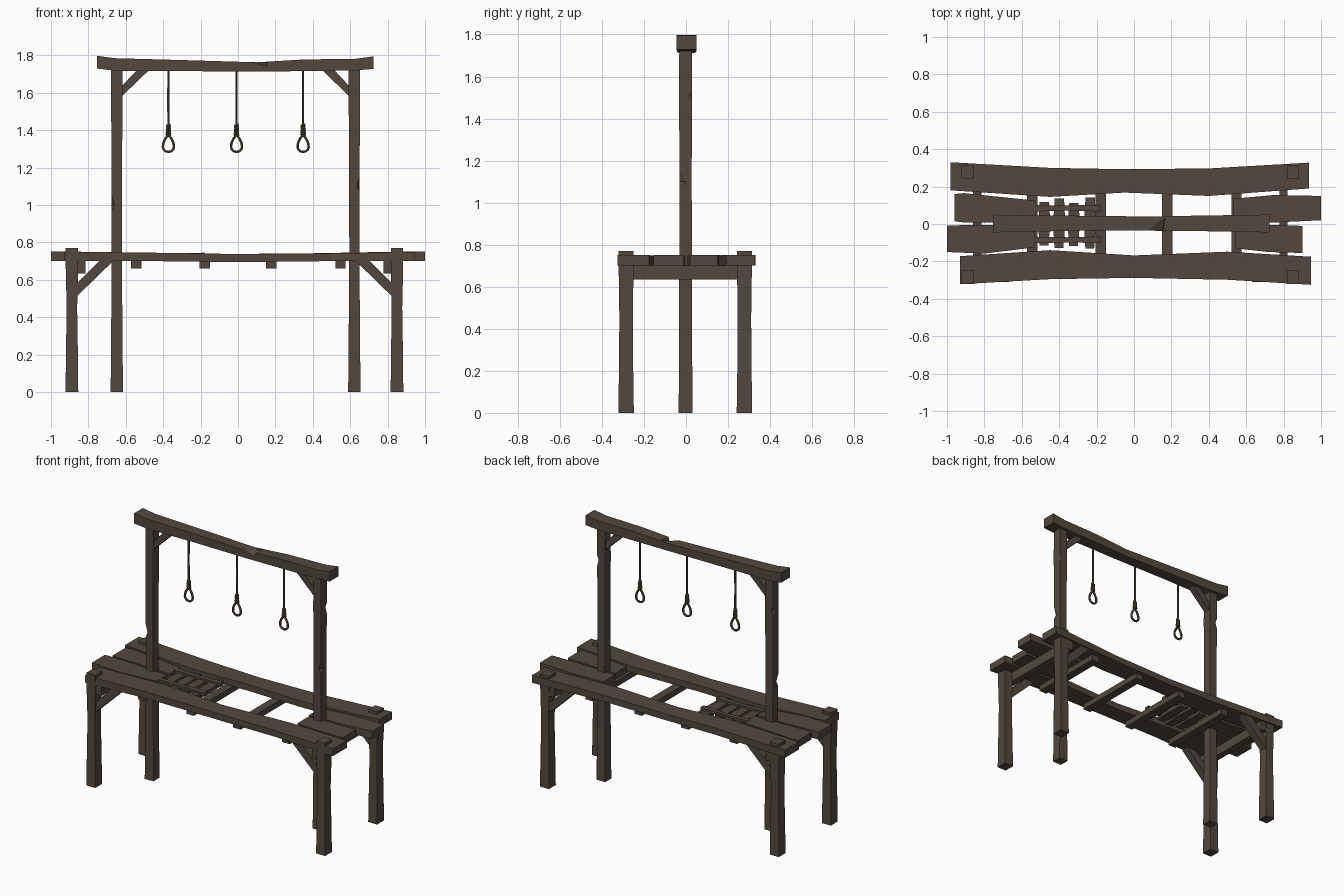
import bpy, bmesh, math
from mathutils import Vector

if "Cube" in bpy.data.objects:
    bpy.data.objects.remove(bpy.data.objects["Cube"])


def material(name, rgb):
    m = bpy.data.materials.new(name)
    m.diffuse_color = (*rgb, 1)
    m.use_nodes = True
    m.node_tree.nodes["Principled BSDF"].inputs["Base Color"].default_value = m.diffuse_color
    return m


WOOD = material("dark_wood", (0.085, 0.066, 0.049))
ROPE = material("rope", (0.10, 0.076, 0.042))


def finish(name, bm, mat=WOOD):
    bmesh.ops.recalc_face_normals(bm, faces=bm.faces)
    me = bpy.data.meshes.new(name)
    bm.to_mesh(me)
    bm.free()
    me.materials.append(mat)
    ob = bpy.data.objects.new(name, me)
    bpy.context.collection.objects.link(ob)
    return ob


def timber(name, axis, stations):
    """Loft rectangles (t, u0, u1, v0, v1) along an axis; u, v are the other two axes in order."""
    bm = bmesh.new()
    rings = []
    for t, u0, u1, v0, v1 in stations:
        ring = []
        for p in ((u0, v0), (u1, v0), (u1, v1), (u0, v1)):
            co = list(p)
            co.insert("xyz".index(axis), t)
            ring.append(bm.verts.new(co))
        rings.append(ring)
    for a, b in zip(rings, rings[1:]):
        for i in range(4):
            j = (i + 1) % 4
            bm.faces.new((a[i], a[j], b[j], b[i]))
    bm.faces.new(rings[0])
    bm.faces.new(rings[-1])
    return finish(name, bm)


def box(name, x0, x1, y0, y1, z0, z1):
    return timber(name, "x", [(x0, y0, y1, z0, z1), (x1, y0, y1, z0, z1)])


def brace(name, profile, y0, y1):
    """Extrude an x-z profile from y0 to y1."""
    bm = bmesh.new()
    f = bm.faces.new([bm.verts.new((x, y0, z)) for x, z in profile])
    ext = bmesh.ops.extrude_face_region(bm, geom=[f])["geom"]
    bmesh.ops.translate(bm, vec=(0, y1 - y0, 0),
                        verts=[v for v in ext if isinstance(v, bmesh.types.BMVert)])
    return finish(name, bm)


def chip(ob, points):
    """Cut a convex splinter out of a timber."""
    bm = bmesh.new()
    for p in points:
        bm.verts.new(p)
    bmesh.ops.convex_hull(bm, input=bm.verts)
    cutter = finish("chip_cutter", bm)
    cutter.hide_render = True
    mod = ob.modifiers.new("chip", "BOOLEAN")
    mod.operation, mod.solver, mod.object = "DIFFERENCE", "EXACT", cutter
    bpy.context.view_layer.objects.active = ob
    bpy.ops.object.modifier_apply(modifier=mod.name)
    bpy.data.objects.remove(cutter)


def rope(name, points, radius, cyclic=False):
    cu = bpy.data.curves.new(name, "CURVE")
    cu.dimensions = "3D"
    cu.bevel_depth, cu.bevel_resolution, cu.use_fill_caps = radius, 1, True
    sp = cu.splines.new("POLY")
    sp.points.add(len(points) - 1)
    for p, co in zip(sp.points, points):
        p.co = (*co, 1)
    sp.use_cyclic_u = cyclic
    cu.materials.append(ROPE)
    ob = bpy.data.objects.new(name, cu)
    bpy.context.collection.objects.link(ob)
    bpy.ops.object.select_all(action="DESELECT")
    ob.select_set(True)
    bpy.context.view_layer.objects.active = ob
    bpy.ops.object.convert(target="MESH")
    bpy.ops.object.shade_smooth_by_angle()


# Corner legs with a slight waist, poking up through the deck, plus their braces
for side, sx, cx in (("left", 1, -0.888), ("right", -1, 0.85)):
    for depth, cy in (("front", -0.285), ("back", 0.278)):
        timber(f"{depth}_{side}_leg", "z",
               [(z, cx - w, cx + w, cy - d, cy + d) for z, w, d in
                ((0, .034, .037), (.2, .032, .034), (.45, .028, .032), (.66, .033, .035), (.77, .033, .036))])
        e = cx + sx * 0.03
        brace(f"{depth}_{side}_leg_brace",
              [(e, .515), (e, .585), (e + sx * .115, .70), (e + sx * .19, .70)],
              cy - .026, cy + .026)
    # End beam tying front and back legs
    e = cx + sx * 0.028
    box(f"{side}_end_beam", min(e, e + sx * .045), max(e, e + sx * .045), -.31, .31, .635, .70)

# Joists under the deck
for i, x in enumerate((-.543, -.177, .177, .548)):
    box(f"joist_{i + 1}", x - .028, x + .028, -.265, .265, .66, .70)

# Long outer deck planks, narrowing toward the middle
timber("back_plank", "x", [(-.98, .18, .33, .70, .752), (-.45, .145, .30, .70, .745),
                           (-.05, .168, .293, .695, .738), (.4, .15, .297, .70, .742),
                           (.935, .19, .328, .70, .752)])
timber("front_plank", "x", [(-.93, -.322, -.172, .70, .75), (-.45, -.295, -.14, .70, .745),
                            (0, -.288, -.168, .695, .738), (.5, -.298, -.148, .70, .742),
                            (.945, -.325, -.175, .70, .75)])

# Short inner deck planks
timber("inner_plank_back_left", "x", [(-.96, .015, .16, .70, .748), (-.91, .008, .165, .70, .75),
                                      (-.525, .01, .125, .70, .742)])
timber("inner_plank_front_left", "x", [(-1, -.15, -.008, .70, .752), (-.8, -.158, -.004, .70, .748),
                                       (-.53, -.125, -.01, .70, .742)])
timber("inner_plank_back_right", "x", [(.53, .01, .135, .70, .742), (.75, .008, .155, .70, .748),
                                       (1, .02, .15, .70, .752)])
timber("inner_plank_front_right", "x", [(.54, -.13, -.008, .70, .742), (.72, -.15, -.004, .70, .746),
                                        (.9, -.155, -.01, .70, .75)])

# Closed trapdoor: ragged slats held by two battens
for i, (x, y0, y1) in enumerate(((-.48, -.115, .118), (-.4, -.128, .135),
                                 (-.322, -.118, .112), (-.235, -.132, .143))):
    timber(f"trapdoor_slat_{i + 1}", "y", [(y0, x - .025, x + .022, .705, .73),
                                           (0, x - .033, x + .033, .703, .732),
                                           (y1, x - .024, x + .026, .705, .73)])
for side, y in (("front", -.085), ("back", .085)):
    timber(f"{side}_trapdoor_batten", "x", [(-.535, y - .018, y + .016, .722, .745),
                                            (-.35, y - .013, y + .014, .722, .742),
                                            (-.18, y - .018, y + .018, .722, .745)])

# Tall posts with splintered edges, and braces up to the top beam
for side, s, cx in (("left", -1, -.648), ("right", 1, .622)):
    post = timber(f"{side}_post", "z", [(z, cx - w, cx + w, -d - .002, d - .002) for z, w, d in
                                        ((0, .033, .033), (.35, .030, .031), (.75, .027, .030),
                                         (1.15, .028, .029), (1.5, .030, .031), (1.73, .030, .030))])
    o, zc = cx + s * .034, (1.0 if s < 0 else 1.1)
    chip(post, [(o, -.04, zc - .05), (o, -.04, zc + .09), (o + s * .02, .05, zc),
                (cx + s * .008, -.04, zc), (o, .012, zc)])
    chip(post, [(o, .04, 1.42), (o, .04, 1.56), (cx + s * .012, .04, 1.50), (o, .0, 1.51)])
    e = cx - s * .026
    brace(f"{side}_top_brace", [(e, 1.58), (e, 1.635), (e - s * .08, 1.72), (e - s * .145, 1.72)],
          -.024, .02)

# Sagging top beam with a chip out of its front top edge
beam = timber("top_beam", "x", [(-.755, -.045, .05, 1.73, 1.798), (-.66, -.043, .048, 1.718, 1.785),
                                (-.3, -.036, .044, 1.716, 1.775), (.1, -.036, .04, 1.713, 1.763),
                                (.35, -.038, .045, 1.716, 1.778), (.63, -.043, .049, 1.72, 1.782),
                                (.725, -.045, .05, 1.728, 1.795)])
chip(beam, [(.03, -.06, 1.768), (.145, -.06, 1.733), (.165, -.06, 1.80), (.03, -.06, 1.80),
            (.165, .035, 1.762), (.165, .035, 1.80)])

# Three ropes: hanging line, coiled knot and pear-shaped loop
for name, x in (("left", -.372), ("middle", -.008), ("right", .348)):
    rope(f"{name}_hanging_rope", [(x, 0, 1.73), (x - .001, 0, 1.57), (x, 0, 1.37)], .0065)
    coil = []
    for i in range(41):
        a = i / 40 * 5 * math.tau
        r = .007 + .003 * (1 - i / 40)
        coil.append((x + r * math.cos(a), r * math.sin(a), 1.372 + .058 * i / 40))
    rope(f"{name}_rope_coil", coil, .0065)
    loop = []
    for i in range(16):
        a = i / 16 * math.tau
        loop.append((x + .028 * math.sin(a) * (1 - .38 * math.cos(a)), 0, 1.327 + .043 * math.cos(a)))
    rope(f"{name}_rope_loop", loop, .0075, cyclic=True)
